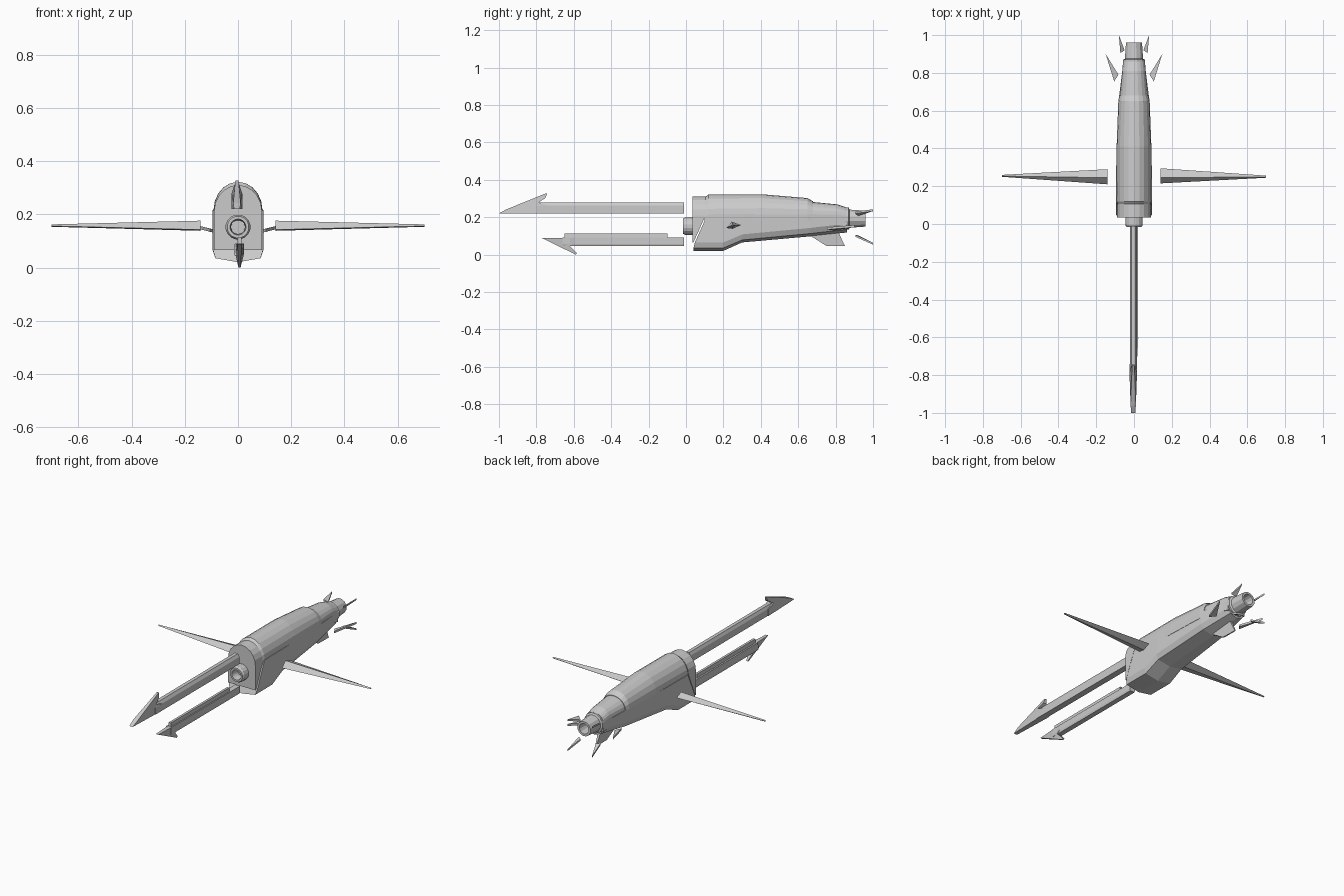
import bpy, bmesh
from math import sin, cos, pi

if "Cube" in bpy.data.objects:
    bpy.data.objects.remove(bpy.data.objects["Cube"])


def finish(name, bm):
    bmesh.ops.remove_doubles(bm, verts=bm.verts, dist=1e-5)
    bmesh.ops.recalc_face_normals(bm, faces=bm.faces)
    me = bpy.data.meshes.new(name)
    bm.to_mesh(me)
    bm.free()
    ob = bpy.data.objects.new(name, me)
    bpy.context.collection.objects.link(ob)
    return ob


def loft(name, rings, closed=False):
    """Skin equal-length rings; cap the ends, or join last to first."""
    bm = bmesh.new()
    vs = [[bm.verts.new(p) for p in r] for r in rings]
    n = len(rings[0])
    pairs = list(zip(vs, vs[1:])) + ([(vs[-1], vs[0])] if closed else [])
    for a, b in pairs:
        for i in range(n):
            j = (i + 1) % n
            bm.faces.new((a[i], a[j], b[j], b[i]))
    if not closed:
        bm.faces.new(vs[0])
        bm.faces.new(vs[-1])
    return finish(name, bm)


def slab(name, pts, x=0.0):
    """Side profile of (y, z, half thickness) given thickness along x."""
    return loft(name, [[(x - t, y, z) for y, z, t in pts],
                       [(x + t, y, z) for y, z, t in pts]])


def mirror_x(ob):
    m = ob.modifiers.new("Mirror", 'MIRROR')
    m.use_axis = (True, False, False)
    return ob


def arch(y, w, zlow, zmid, ztop, n=10):
    """Round-topped section: straight sides and a half-ellipse roof."""
    pts = [(w * cos(pi * i / n), y, zmid + (ztop - zmid) * sin(pi * i / n))
           for i in range(n + 1)]
    return pts + [(-w, y, zlow), (w, y, zlow)]


def tube(name, z, profile, n=16):
    """Hollow turned part around y; profile is a closed loop of (y, radius)."""
    return loft(name, [[(r * cos(2 * pi * (i + .5) / n), y, z + r * sin(2 * pi * (i + .5) / n))
                        for i in range(n)] for y, r in profile], closed=True)


# Upper fuselage shell, stepped toward the tail
loft("upper_shell", [arch(*s) for s in (
    (.10, .086, .18, .21, .305), (.12, .092, .18, .21, .322),
    (.41, .092, .18, .215, .322), (.65, .083, .18, .215, .302),
    (.68, .078, .18, .215, .284))])
loft("tail_shell", [arch(*s) for s in (
    (.66, .076, .16, .215, .283), (.81, .062, .16, .215, .268),
    (.86, .058, .15, .205, .252))])

# Front collar, leaning back at the top
collar = []
for back in (0, 1):
    r = arch(0, .09, .065, .21, .31)
    collar.append([(x, (.035 if not back else .04 + .065 * min(1, (z - .065) / .13)), z)
                   for x, y, z in r])
loft("front_collar", collar)

# Lower hull with chin and shallow V bottom
hull = []
for ytop, ybot, w, wb, zt, zs, zb in (
        (.115, .04, .094, .085, .215, .035, .02),
        (.21, .20, .095, .085, .217, .035, .02),
        (.31, .30, .094, .082, .217, .078, .065),
        (.66, .66, .081, .066, .218, .112, .097),
        (.86, .86, .056, .042, .205, .135, .118)):
    zk = zs + .03
    yk = ybot + (ytop - ybot) * .1
    hull.append([(w, ytop, zt), (w, yk, zk), (wb, ybot, zs), (0, ybot, zb),
                 (-wb, ybot, zs), (-w, yk, zk), (-w, ytop, zt)])
loft("lower_hull", hull)

# Nose socket and tail nozzle
tube("nose_socket", .152, [(.06, .047), (-.005, .047), (-.016, .041),
                           (-.016, .03), (.02, .026), (.06, .026)])
tube("tail_nozzle", .192, [(.84, .061), (.87, .061), (.875, .05), (.96, .044),
                           (.96, .031), (.90, .027), (.84, .027)], 12)

# Long upper blade with barbed head
beam = [(-.02, .22), (.017, .22), (.017, .262), (.007, .279), (-.014, .279), (-.022, .262)]
loft("upper_blade_beam", [[(x, y, z) for x, z in beam] for y in (-.80, -.01)])
slab("upper_blade_head", [(-1, .22, .011), (-.96, .242, .014), (-.75, .327, .006),
                          (-.743, .325, .004), (-.752, .302, .011), (-.79, .278, .02),
                          (-.74, .262, .021), (-.74, .22, .02)], -.004)

# Shorter lower blade, barb pointing down, with a top rail
beam = [(-.012, .045), (.018, .045), (.021, .057), (.021, .09), (-.012, .09), (-.016, .057)]
loft("lower_blade_beam", [[(x, y, z) for x, z in beam] for y in (-.66, -.01)])
slab("lower_blade_rail", [(-.65, .088, .009), (-.65, .112, .007),
                          (-.10, .112, .007), (-.10, .088, .009)], .006)
slab("lower_blade_head", [(-.77, .088, .008), (-.59, 0, .004), (-.583, .006, .005),
                          (-.62, .045, .015), (-.60, .058, .017), (-.60, .09, .016)], .006)

# Needle wings: diamond sections tapering to a point
loft("wing_left", [
    [(-.14, .21, .142), (-.14, .245, .176), (-.14, .29, .158), (-.14, .25, .138)],
    [(-.70, .25, .156), (-.70, .254, .162), (-.70, .26, .158), (-.70, .255, .153)]])
loft("wing_right", [
    [(.14, .215, .142), (.14, .245, .176), (.14, .295, .158), (.14, .25, .138)],
    [(.70, .245, .156), (.70, .25, .162), (.70, .256, .158), (.70, .251, .153)]])


# Small floating tail fins, thin triangular slivers
def fin(name, a, b, tip, t):
    mirror_x(loft(name, [[(x, y, z + d) for x, y, z in (a, b, tip)] for d in (-t, t)]))


fin("middle_fin", (.082, .79, .135), (.105, .755, .14), (.15, .90, .152), .006)
fin("upper_tail_fin", (.05, .92, .212), (.072, .905, .225), (.08, 1, .237), .005)
fin("lower_tail_fin", (.05, .92, .098), (.072, .905, .10), (.08, 1, .058), .005)

# Ventral fin under the tail
slab("ventral_fin", [(.65, .11, .01), (.75, .047, .004), (.85, .045, .003), (.81, .13, .01)])
